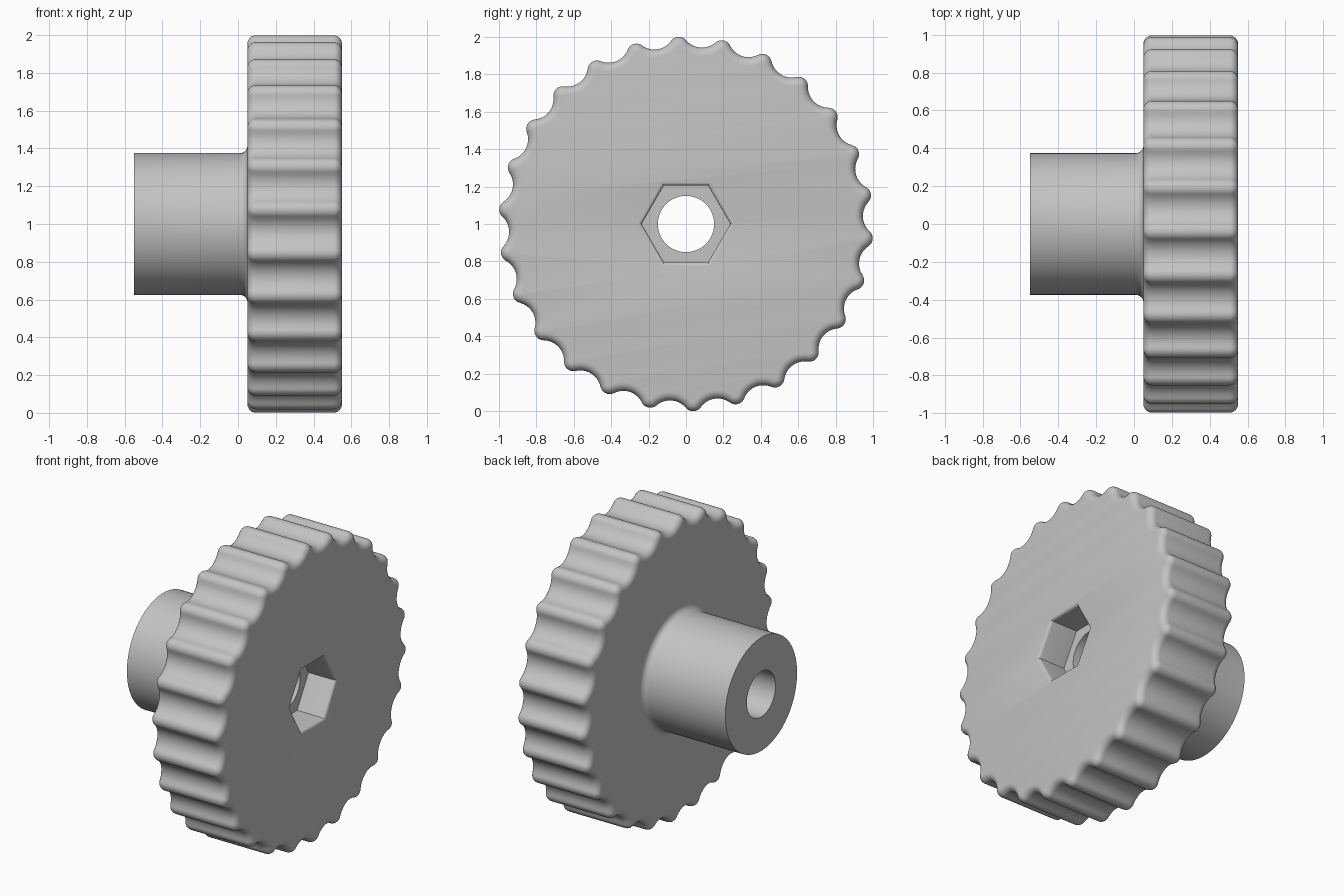
import bpy, bmesh, math

cube = bpy.data.objects.get("Cube")
if cube:
    bpy.data.objects.remove(cube)

# Main dimensions (the wheel turns about the x axis, at height 1)
LOBES, PHASE = 26, math.radians(92.3)
TIP, VALLEY = 0.05, 0.945            # tip rounding, valley radius
HUB_R, BORE_R, HEX_A = 0.375, 0.15, 0.205
BACK, FACE, HUB_END = 0.05, 0.55, -0.55
EDGE, FILLET, LIP = 0.045, 0.04, 0.02

grey = bpy.data.materials.new("light grey")
grey.use_nodes = True
grey.diffuse_color = (0.55, 0.55, 0.55, 1)
grey.node_tree.nodes["Principled BSDF"].inputs["Base Color"].default_value = grey.diffuse_color


def cis(a):
    return complex(math.cos(a), math.sin(a))


def ngon(n, r):
    return [r * cis(math.tau * i / n) for i in range(n)]


def quarter(n=6):
    return [math.pi / 2 * i / n for i in range(n + 1)]


def scallops(inset):
    """Rim outline of tangent tip and valley arcs, moved inward by inset."""
    h = math.pi / LOBES
    pr = 1 - TIP
    e = VALLEY - TIP
    v = (pr * pr - e * e) / (2 * (pr * math.cos(h) - e))   # valley arc centre
    to_valley = v * cis(h) - pr
    alpha = math.atan2(to_valley.imag, to_valley.real)
    beta = alpha - h
    beta = math.pi - alpha + h if beta > math.pi / 2 else beta
    pts = []
    for k in range(LOBES):
        a = PHASE + 2 * h * k
        for i in range(-5, 6):
            pts.append(pr * cis(a) + (TIP - inset) * cis(a + alpha * i / 5))
        for i in range(5, -6, -1):
            if abs(i) < 5:
                pts.append(v * cis(a + h) - (v - VALLEY + inset) * cis(a + h + beta * i / 5))
    return pts


def loft(name, sections):
    """Closed solid through (x, outline) sections along the wheel axis."""
    bm = bmesh.new()
    rings = [[bm.verts.new((x, p.real, 1 + p.imag)) for p in pts] for x, pts in sections]
    for r, s in zip(rings, rings[1:]):
        for i in range(len(r)):
            bm.faces.new((r[i - 1], r[i], s[i], s[i - 1]))
    bm.faces.new(rings[0])
    bm.faces.new(rings[-1])
    bmesh.ops.recalc_face_normals(bm, faces=bm.faces)
    mesh = bpy.data.meshes.new(name)
    bm.to_mesh(mesh)
    bm.free()
    mesh.materials.append(grey)
    ob = bpy.data.objects.new(name, mesh)
    bpy.context.collection.objects.link(ob)
    return ob


# Scalloped wheel with rounded edges
back = [(BACK + EDGE * (1 - math.sin(t)), scallops(EDGE * (1 - math.cos(t))))
        for t in reversed(quarter())]
back = [(BACK + EDGE - EDGE * math.sin(t), scallops(EDGE - EDGE * math.cos(t)))
        for t in reversed(quarter())]
front = [(BACK + FACE - x, pts) for x, pts in reversed(back)]
wheel = loft("scalloped_wheel", back + front)

# Hub that flares into the wheel
N = 96
flare = [(BACK - FILLET + FILLET * math.sin(t), ngon(N, HUB_R + FILLET - FILLET * math.cos(t)))
         for t in quarter()]
hub = loft("hub", [(HUB_END, ngon(N, HUB_R))] + flare
           + [(BACK + 0.1, ngon(N, HUB_R + FILLET))])

# Cutters: through bore and hexagonal socket with a soft lip
bore = loft("bore_cutter", [(-1, ngon(N, BORE_R)), (1, ngon(N, BORE_R))])
corner = 1 / math.cos(math.pi / 6)
lip = [(FACE - LIP + LIP * math.sin(t), ngon(6, corner * (HEX_A + LIP - LIP * math.cos(t))))
       for t in quarter(4)]
socket = loft("socket_cutter", [(FACE - 0.2, ngon(6, corner * HEX_A))] + lip
              + [(FACE + 0.1, ngon(6, corner * (HEX_A + LIP)))])

# Join and cut
bpy.context.view_layer.objects.active = wheel
for tool, operation in ((hub, "UNION"), (bore, "DIFFERENCE"), (socket, "DIFFERENCE")):
    mod = wheel.modifiers.new(tool.name, "BOOLEAN")
    mod.operation, mod.object, mod.solver = operation, tool, "EXACT"
    bpy.ops.object.modifier_apply(modifier=mod.name)
    bpy.data.objects.remove(tool)

for ob in bpy.context.selected_objects:
    ob.select_set(False)
wheel.select_set(True)
bpy.ops.object.shade_smooth_by_angle(angle=math.radians(30))
